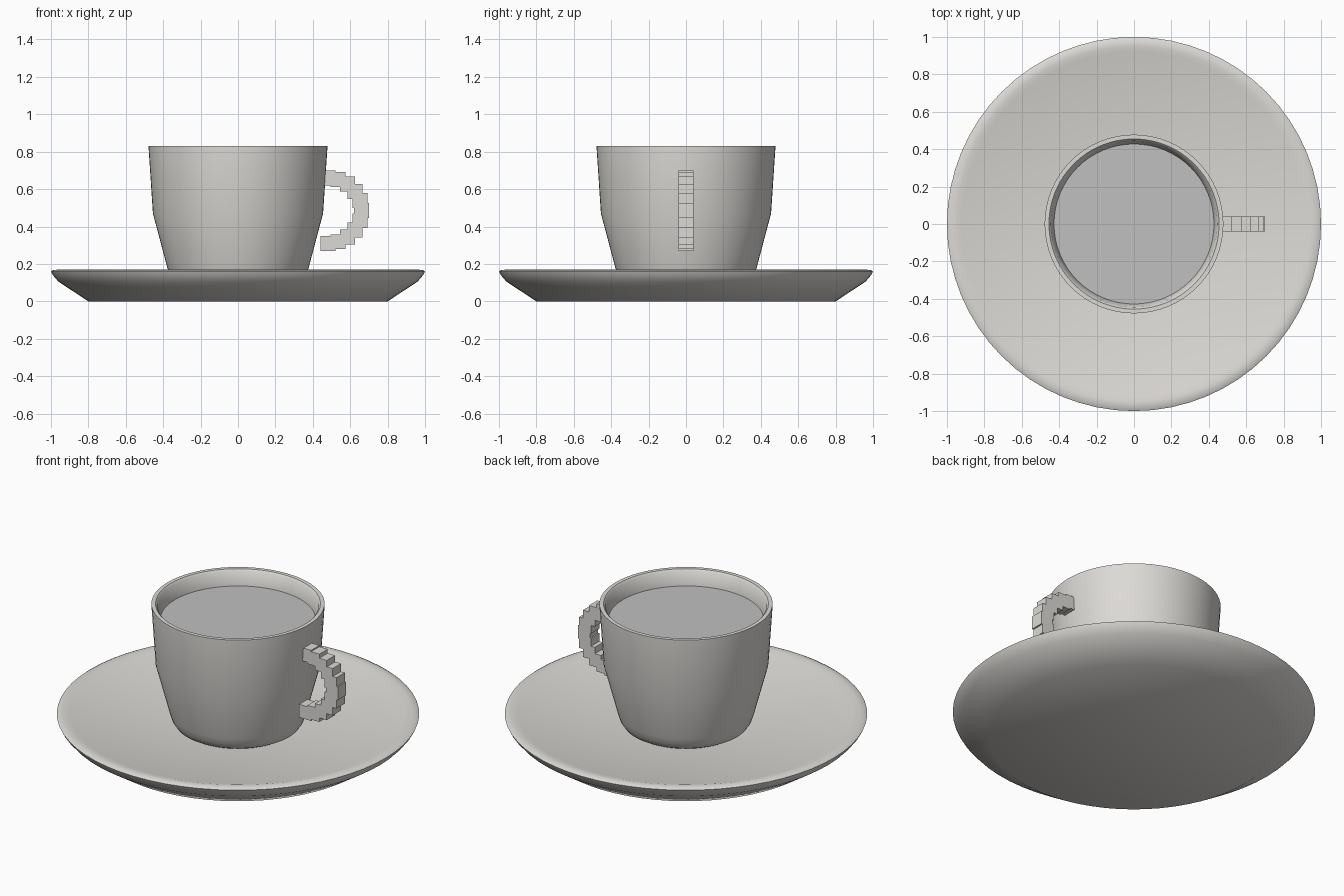
import bpy, bmesh, math
from mathutils import Matrix

if "Cube" in bpy.data.objects:
    bpy.data.objects.remove(bpy.data.objects["Cube"])

SEGMENTS = 64


def material(name, rgb):
    m = bpy.data.materials.new(name)
    m.diffuse_color = (*rgb, 1)
    m.use_nodes = True
    m.node_tree.nodes["Principled BSDF"].inputs["Base Color"].default_value = m.diffuse_color
    return m


china = material("warm white china", (0.72, 0.70, 0.67))
drink = material("grey drink", (0.53, 0.53, 0.53))


def finish(bm, name, mat, smooth=None):
    bmesh.ops.recalc_face_normals(bm, faces=bm.faces)
    me = bpy.data.meshes.new(name)
    bm.to_mesh(me)
    bm.free()
    me.materials.append(mat)
    ob = bpy.data.objects.new(name, me)
    bpy.context.collection.objects.link(ob)
    if smooth:
        bpy.ops.object.select_all(action='DESELECT')
        ob.select_set(True)
        bpy.context.view_layer.objects.active = ob
        bpy.ops.object.shade_smooth_by_angle(angle=math.radians(smooth))
    return ob


def lathe(name, profile, mat, smooth=40):
    """Spin a (radius, height) profile around the z axis."""
    bm = bmesh.new()
    verts = [bm.verts.new((r, 0, z)) for r, z in profile]
    edges = [bm.edges.new(p) for p in zip(verts, verts[1:])]
    bmesh.ops.spin(bm, geom=verts + edges, axis=(0, 0, 1), cent=(0, 0, 0),
                   angle=math.tau, steps=SEGMENTS, use_duplicate=False)
    bmesh.ops.remove_doubles(bm, verts=bm.verts, dist=1e-4)
    return finish(bm, name, mat, smooth)


# Saucer: flat base, flared side, rounded rim, gently dished top
lathe("saucer", [(0, 0), (0.8, 0), (0.96, 0.105), (0.99, 0.14), (1.0, 0.16),
                 (0.985, 0.168), (0.95, 0.17), (0.92, 0.162),
                 (0.30, 0.09), (0, 0.085)], china)

# Cup: rounded foot, tapering wall, flat lip, hollow inside
lathe("cup", [(0, 0.086), (0.31, 0.09), (0.345, 0.11), (0.365, 0.14),
              (0.378, 0.18), (0.455, 0.47), (0.478, 0.82), (0.478, 0.83),
              (0.455, 0.83), (0.445, 0.82), (0.427, 0.735), (0.41, 0.47),
              (0.33, 0.18), (0, 0.16)], china)

# Drink surface
bm = bmesh.new()
bmesh.ops.create_circle(bm, cap_ends=True, radius=0.43, segments=SEGMENTS,
                        matrix=Matrix.Translation((0, 0, 0.738)))
for f in bm.faces:
    if f.normal.z < 0:
        f.normal_flip()
finish(bm, "drink_surface", drink)

# Handle: small upright cubes stepping along a half circle
bm = bmesh.new()
for i in range(11):
    a = math.radians(90 - 18 * i)
    pos = (0.48 + 0.18 * math.cos(a), 0, 0.485 + 0.175 * math.sin(a))
    bmesh.ops.create_cube(bm, size=0.08, matrix=Matrix.Translation(pos))
finish(bm, "handle", china)
